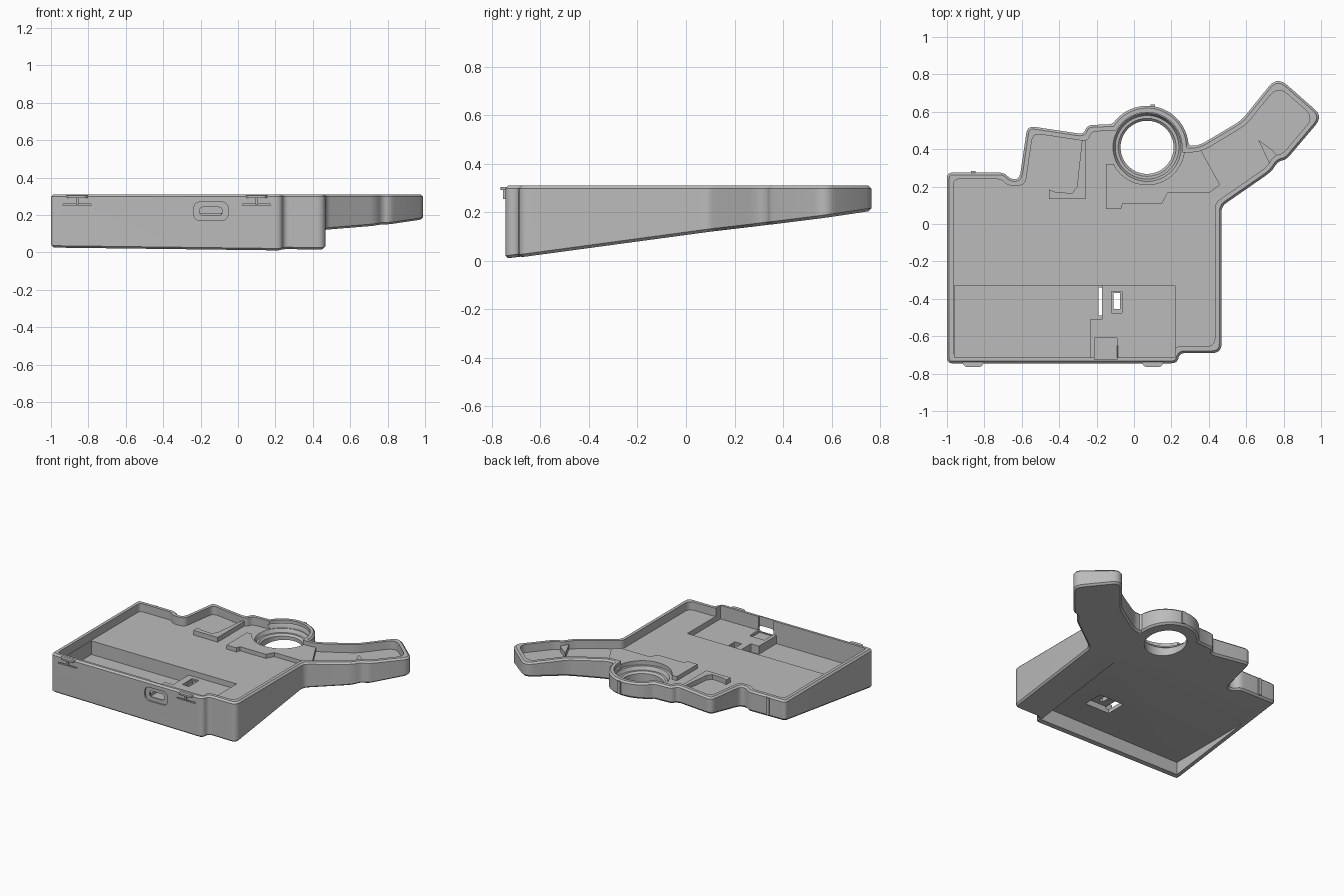
import bpy, bmesh, math
from mathutils import Vector

cube = bpy.data.objects.get("Cube")
if cube:
    bpy.data.objects.remove(cube, do_unlink=True)

grey = bpy.data.materials.new("plain_grey")
grey.use_nodes = True
grey.diffuse_color = (0.5, 0.5, 0.5, 1)
grey.node_tree.nodes["Principled BSDF"].inputs["Base Color"].default_value = (0.5, 0.5, 0.5, 1)

TOP, FLOOR, WALL = 0.31, 0.25, 0.035
RING = Vector((0.07, 0.41))


def underside(x, y):
    return 0.1125 - 0.0125 * x + 0.135 * y


def offset(points, d):
    """Mitred inset of a counter-clockwise list of (x, y, radius)."""
    out = []
    for i, (x, y, r) in enumerate(points):
        p = Vector((x, y))
        a = (p - Vector(points[i - 1][:2])).normalized()
        b = (Vector(points[(i + 1) % len(points)][:2]) - p).normalized()
        n = Vector((-a.y, a.x)) + Vector((-b.y, b.x))
        p += n * (2 * d / max(n.length_squared, 0.8))
        out.append((p.x, p.y, r))
    return out


def rounded(points, steps=5):
    """Replace each corner with a short curve of its own radius."""
    out = []
    for i, (x, y, r) in enumerate(points):
        p = Vector((x, y))
        a = Vector(points[i - 1][:2]) - p
        b = Vector(points[(i + 1) % len(points)][:2]) - p
        if r == 0:
            out.append((x, y))
            continue
        p0 = p + a.normalized() * min(r, a.length * 0.45)
        p1 = p + b.normalized() * min(r, b.length * 0.45)
        for k in range(steps + 1):
            t = k / steps
            q = p0 * (1 - t) ** 2 + p * 2 * t * (1 - t) + p1 * t * t
            out.append((q.x, q.y))
    return out


def prism(name, points, low, high):
    """Extruded outline; low may be a number or a function of x and y."""
    bm = bmesh.new()
    base = low if callable(low) else (lambda x, y: low)
    lower = [bm.verts.new((x, y, base(x, y))) for x, y in points]
    upper = [bm.verts.new((x, y, high)) for x, y in points]
    bm.faces.new(lower)
    bm.faces.new(upper)
    n = len(points)
    for i in range(n):
        j = (i + 1) % n
        bm.faces.new((lower[i], lower[j], upper[j], upper[i]))
    bmesh.ops.recalc_face_normals(bm, faces=bm.faces)
    mesh = bpy.data.meshes.new(name)
    bm.to_mesh(mesh)
    bm.free()
    mesh.materials.append(grey)
    obj = bpy.data.objects.new(name, mesh)
    bpy.context.collection.objects.link(obj)
    return obj


def box(name, x0, x1, y0, y1, z0, z1):
    return prism(name, [(x0, y0), (x1, y0), (x1, y1), (x0, y1)], z0, z1)


def cone(name, r0, r1, z0, z1):
    bpy.ops.mesh.primitive_cone_add(vertices=64, radius1=r0, radius2=r1, depth=z1 - z0,
                                    location=(*RING, (z0 + z1) / 2))
    obj = bpy.context.object
    obj.name = name
    obj.data.materials.append(grey)
    return obj


def apply(obj, mod):
    bpy.context.view_layer.objects.active = obj
    bpy.ops.object.modifier_apply(modifier=mod.name)


def cut(obj, cutter):
    mod = obj.modifiers.new("cut", "BOOLEAN")
    mod.operation, mod.solver, mod.object = "DIFFERENCE", "EXACT", cutter
    apply(obj, mod)
    bpy.data.objects.remove(cutter, do_unlink=True)


# Outer outline: front edge, right side, arm, ring, stepped back edge
outline = [(-1, -.745, .03), (.23, -.745, .035), (.245, -.69, .03), (.468, -.69, .05),
           (.468, .095, .03), (.735, .28, .04), (.77, .335, .03), (.815, .345, .03),
           (1.01, .575, .06), (.765, .79, .07), (.575, .555, .04), (.35, .42, .06)]
for k in range(0, 25):
    a = math.radians(2 + k * 6)
    outline.append((RING.x + .222 * math.cos(a), RING.y + .222 * math.sin(a), 0))
outline += [(-.25, .528, .025), (-.27, .48, .03), (-.57, .525, .04), (-.612, .24, .04),
            (-.66, .24, .03), (-.695, .275, .03), (-1, .275, .03)]

case = prism("case_body", rounded(outline), underside, TOP)
bevel = case.modifiers.new("edge_chamfer", "BEVEL")
bevel.width, bevel.segments, bevel.angle_limit = 0.012, 1, math.radians(50)
apply(case, bevel)

# Shallow tray inside the wall
cut(case, prism("tray", rounded(offset(outline, WALL)), FLOOR, 0.5))

# Stepped compartment at the front
pocket = [(-.96, -.715), (-.235, -.715), (-.235, -.51), (-.17, -.51), (-.17, -.33), (-.96, -.33)]
cut(case, prism("deep_pocket", pocket, 0.15, 0.4))
shelf = [(-.24, -.715), (.22, -.715), (.22, -.33), (-.175, -.33), (-.175, -.505), (-.24, -.505)]
cut(case, prism("shelf_pocket", shelf, 0.21, 0.4))
cut(case, box("port_seat", -.21, -.09, -.725, -.61, .19, .4))

# Level recess under the sloping bottom
cut(case, box("bottom_recess", -.96, .22, -.70, .2, -.2, .122))

# Switch opening, wider from below
cut(case, box("switch_pit", -.19, .01, -.49, -.34, 0, .165))
cut(case, box("switch_rim", -.12, -.065, -.475, -.36, .2, .4))
cut(case, box("switch_hole", -.11, -.075, -.455, -.37, 0, .4))


# Socket in the front wall: wide shallow recess, then a narrow slot
def socket(name, half_w, half_h, r, y0, y1):
    ring = [(-half_w, -half_h, r), (half_w, -half_h, r), (half_w, half_h, r), (-half_w, half_h, r)]
    obj = prism(name, rounded(ring), 0, y1 - y0)
    obj.rotation_euler.x = math.pi / 2
    obj.location = (-.145, y1, .22)
    return obj


cut(case, socket("socket_recess", .092, .05, .04, -.8, -.733))
cut(case, socket("socket_slot", .06, .022, .02, -.8, -.65))

# Raised platform around the ring, with a seat beside it
platform = prism("ring_platform", [(-.15, .08), (-.07, .08), (-.06, .11), (.15, .11), (.18, .165),
                                   (.4, .165), (.46, .21), (.36, .39), (.28, .395), (.07, .41),
                                   (-.09, .505), (-.15, .505)], FLOOR - .01, .28)
cut(platform, box("side_seat", -.225, -.10, .32, .51, FLOOR - .02, .4))
cut(platform, cone("ring_clearance", .2, .2, .1, .4))

# Round well and through hole
cut(case, cone("ring_well", .17, .2, .225, .285))
cut(case, cone("hole_chamfer", .135, .16, .205, .23))
cut(case, cone("ring_hole", .142, .142, 0, .4))

# L-shaped rib and arm wedge
prism("corner_rib", [(-.26, .41), (-.26, .475), (-.275, .475), (-.305, .2), (-.33, .165),
                     (-.42, .17), (-.455, .185), (-.455, .135), (-.26, .135)], FLOOR - .01, .285)
prism("arm_wedge", [(.665, .45), (.69, .395), (.735, .30), (.755, .34), (.765, .365), (.74, .395)],
      FLOOR - .01, .285)

# Front clips with a groove line below, and back ribs
for side, x in (("right", -.86), ("left", .10)):
    prism(side + "_front_clip", rounded([(x - .06, -.735, 0), (x - .045, -.765, .02),
                                         (x + .045, -.765, .02), (x + .06, -.735, 0)]), .292, .304)
    box(side + "_clip_stem", x - .007, x + .007, -.755, -.735, .255, .295)
    cut(case, box("clip_groove", x - .075, x + .075, -.8, -.735, .25, .259))
for side, x, y in (("right", -.86, .27), ("left", .10, .625)):
    box(side + "_back_rib", x - .012, x + .012, y - .01, y + .013, underside(x, y) + .012, .3)

for obj in bpy.context.collection.objects:
    if obj.type == "MESH":
        bpy.ops.object.select_all(action="DESELECT")
        obj.select_set(True)
        bpy.context.view_layer.objects.active = obj
        bpy.ops.object.shade_smooth_by_angle(angle=math.radians(30))
